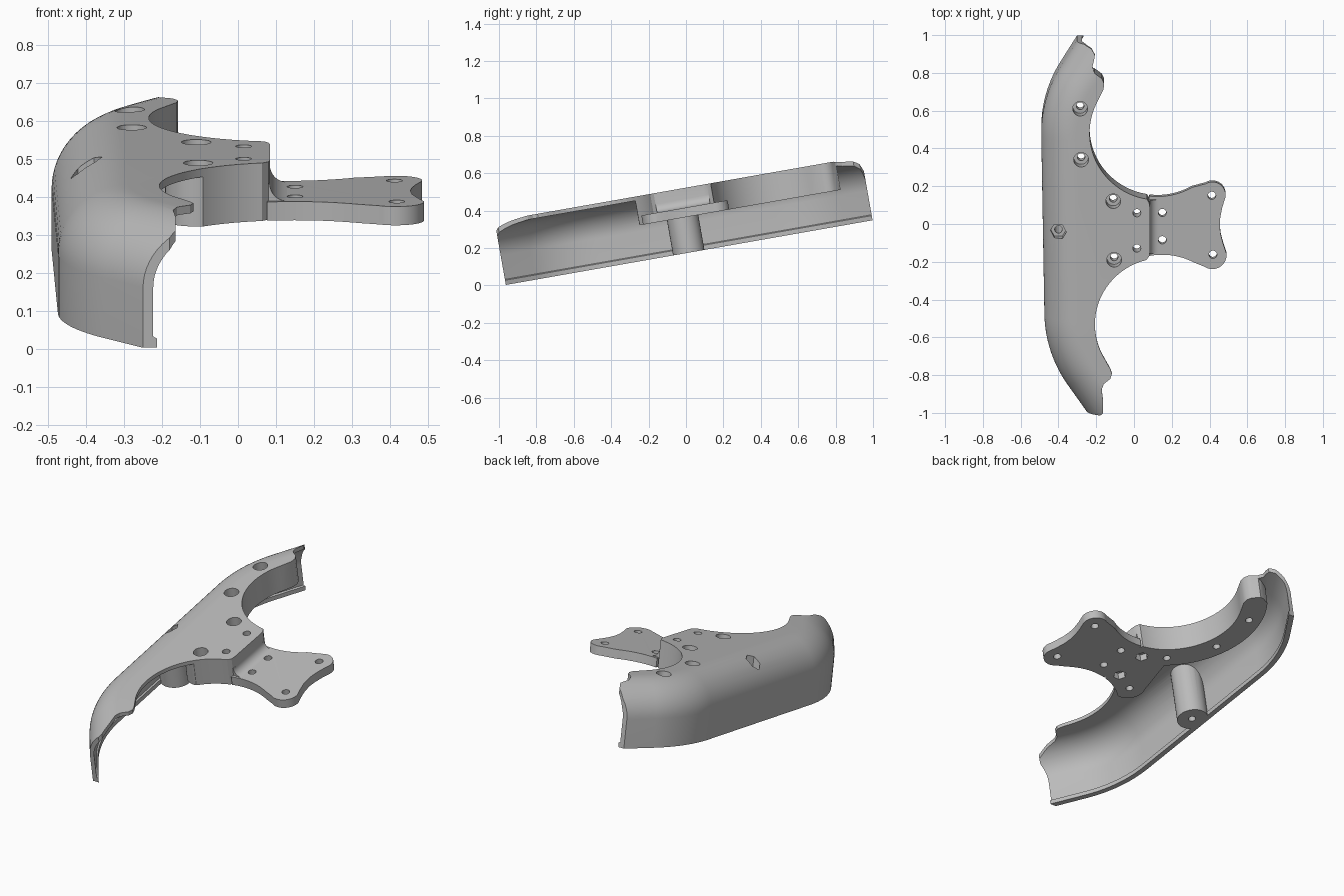
import bpy, bmesh
from math import sin, cos, tan, radians, pi
from mathutils import Vector, Matrix

if "Cube" in bpy.data.objects:
    bpy.data.objects.remove(bpy.data.objects["Cube"])

grey = bpy.data.materials.new("plain_grey")
grey.use_nodes = True
grey.diffuse_color = (0.5, 0.5, 0.5, 1)
grey.node_tree.nodes["Principled BSDF"].inputs["Base Color"].default_value = (0.5, 0.5, 0.5, 1)


def make(name, bm):
    bmesh.ops.recalc_face_normals(bm, faces=bm.faces)
    mesh = bpy.data.meshes.new(name)
    bm.to_mesh(mesh)
    bm.free()
    mesh.materials.append(grey)
    ob = bpy.data.objects.new(name, mesh)
    bpy.context.collection.objects.link(ob)
    return ob


def loft(name, rings):
    """Closed solid through equal-length rings, capped at both ends."""
    bm = bmesh.new()
    loops = [[bm.verts.new(p) for p in ring] for ring in rings]
    n = len(loops[0])
    for a, b in zip(loops, loops[1:]):
        for i in range(n):
            j = (i + 1) % n
            bm.faces.new((a[i], a[j], b[j], b[i]))
    bm.faces.new(loops[0])
    bm.faces.new(loops[-1])
    return make(name, bm)


def prism(name, outline, z0, z1):
    return loft(name, [[(x, y, z) for x, y in outline] for z in (z0, z1)])


def arc(cx, cy, r, a0, a1, n=24):
    angles = [radians(a0 + (a1 - a0) * i / n) for i in range(n + 1)]
    return [(cx + r * cos(a), cy + r * sin(a)) for a in angles]


def disc(name, x, y, r, z0, z1, sides=32):
    return prism(name, arc(x, y, r, 0, 360 - 360 / sides, sides - 1), z0, z1)


def combine(target, tool, operation):
    mod = target.modifiers.new(operation, 'BOOLEAN')
    mod.operation = operation
    mod.solver = 'EXACT'
    mod.object = tool
    bpy.context.view_layer.objects.active = target
    bpy.ops.object.modifier_apply(modifier=mod.name)
    bpy.data.objects.remove(tool)


# Path of the outer wall: long side with a broad bend to each slanted end
def heading(h):
    return Vector((cos(h), sin(h)))


def inward(h):
    return Vector((sin(h), -cos(h)))


FRONT, SIDE, BACK = radians(125), radians(91.2), radians(58)
BEND = 0.67


def bend(corner, h0, h1, n=14):
    start = Vector(corner) - heading(h0) * BEND * tan(abs(h1 - h0) / 2)
    centre = start + inward(h0) * BEND
    hs = [h0 + (h1 - h0) * i / n for i in range(n + 1)]
    return [(centre - inward(h) * BEND, inward(h)) for h in hs]


path = bend((-0.47, -0.634), FRONT, SIDE) + bend((-0.495, 0.734), SIDE, BACK)
path.insert(0, (path[0][0] - heading(FRONT) * 0.6, inward(FRONT)))
path.append((path[-1][0] + heading(BACK) * 0.6, inward(BACK)))


def sweep(name, profile):
    rings = []
    for p, n in path:
        rings.append([(p.x + n.x * d, p.y + n.y * d, z) for d, z in profile])
    return loft(name, rings)


BOTTOM, TOP, SHOULDER, UNDER, ROUND = 0.17, 0.515, 0.33, 0.36, 0.185

# Rounded guard body, trimmed to its plan shape
back_scallop = (0.125, 0.58, 0.36)
front_scallop = (0.15, -0.45, 0.357)
guard = sweep("guard", [(0, BOTTOM)] + arc(ROUND, SHOULDER, ROUND, 180, 90, 16)
              + [(0.6, TOP), (0.6, BOTTOM)])
plan = [(-0.8, 1.043), (-0.265, 1.043), (-0.225, 1.025), (-0.207, 0.995), (-0.212, 0.965),
        (-0.22, 0.935), (-0.208, 0.9), (-0.17, 0.872), (-0.158, 0.845), (-0.161, 0.815)]
plan += arc(*back_scallop, 152, 261, 40)
plan += [(0.08, 0.205), (0.084, 0.18), (0.084, -0.06), (0.08, -0.085)]
plan += arc(*front_scallop, 104, 211, 40)
plan += [(-0.125, -0.69), (-0.117, -0.715), (-0.126, -0.742), (-0.16, -0.77), (-0.171, -0.8),
         (-0.164, -0.86), (-0.165, -0.935), (-0.18, -0.948), (-0.8, -0.948)]
combine(guard, prism("plan_trim", plan, 0, 0.8), 'INTERSECT')

# Hollow, leaving the thick mount band and the screw column
hollow = sweep("hollow", [(0.03, 0.1), (0.03, 0.195), (0.022, 0.2)]
               + arc(ROUND, SHOULDER, ROUND - 0.022, 180, 90, 16)
               + [(0.64, TOP - 0.022), (0.64, 0.1)])
band = arc(0.125, 0.58, 0.5, 147, 238, 30) + arc(-0.105, -0.102, 0.087, 155, 300, 16)
band += [(0.25, -0.25), (0.25, 0.6), (-0.1, 0.92), (-0.23, 0.9), (-0.275, 0.88)]
combine(hollow, prism("mount_band", band, UNDER, 0.7), 'DIFFERENCE')
combine(hollow, disc("screw_column", -0.405, 0.045, 0.085, 0, 0.7), 'DIFFERENCE')
combine(guard, hollow, 'DIFFERENCE')

# Flat arm with two rounded ears
arm = [(0.06, 0.15), (0.079, 0.205)] + arc(*back_scallop, 263, 300)
arm += arc(0.415, 0.228, 0.07, 120, -10)
arm += [(0.467, 0.16), (0.457, 0.11), (0.454, 0.07), (0.458, 0.02), (0.472, -0.035)]
arm += arc(0.415, -0.095, 0.075, 5, -125) + arc(*front_scallop, 62, 102)
arm += [(0.079, -0.08), (0.06, -0.05)]
combine(guard, prism("arm", arm, UNDER, 0.41), 'UNION')

# Concave fillet where the arm meets the step
fillet = [(0.07, 0.4), (0.07, 0.455)] + arc(0.129, 0.455, 0.045, 180, 270, 8) + [(0.129, 0.4)]
combine(guard, loft("step_fillet", [[(x, y, z) for x, z in fillet] for y in (-0.085, 0.203)]),
        'UNION')

# Counterbored holes
for x, y in [(-0.285, 0.71), (-0.28, 0.436), (-0.11, 0.213), (-0.105, -0.102)]:
    combine(guard, disc("counterbore", x, y, 0.039, 0.43, 0.7), 'DIFFERENCE')
    combine(guard, disc("screw_hole", x, y, 0.02, 0, 0.5), 'DIFFERENCE')

# Plain holes in the arm and step, with nut pockets under the step
for x, y in [(0.015, 0.15), (0.015, -0.04), (0.15, 0.133), (0.15, -0.014),
             (0.412, 0.225), (0.418, -0.092)]:
    combine(guard, disc("plain_hole", x, y, 0.021, 0.2, 0.7), 'DIFFERENCE')
    if x < 0.1:
        combine(guard, disc("nut_pocket", x, y, 0.036, 0.2, 0.4, 6), 'DIFFERENCE')

# Nut pocket and hole of the screw column
combine(guard, disc("column_pocket", -0.4, 0.045, 0.042, 0.42, 0.7, 6), 'DIFFERENCE')
combine(guard, disc("column_hole", -0.4, 0.045, 0.02, 0, 0.5), 'DIFFERENCE')

# Tilt the finished part and smooth the curved faces
guard.data.transform(Matrix.Rotation(radians(10), 4, 'X'))
bpy.ops.object.select_all(action='DESELECT')
guard.select_set(True)
bpy.context.view_layer.objects.active = guard
bpy.ops.object.shade_smooth_by_angle(angle=radians(30))
